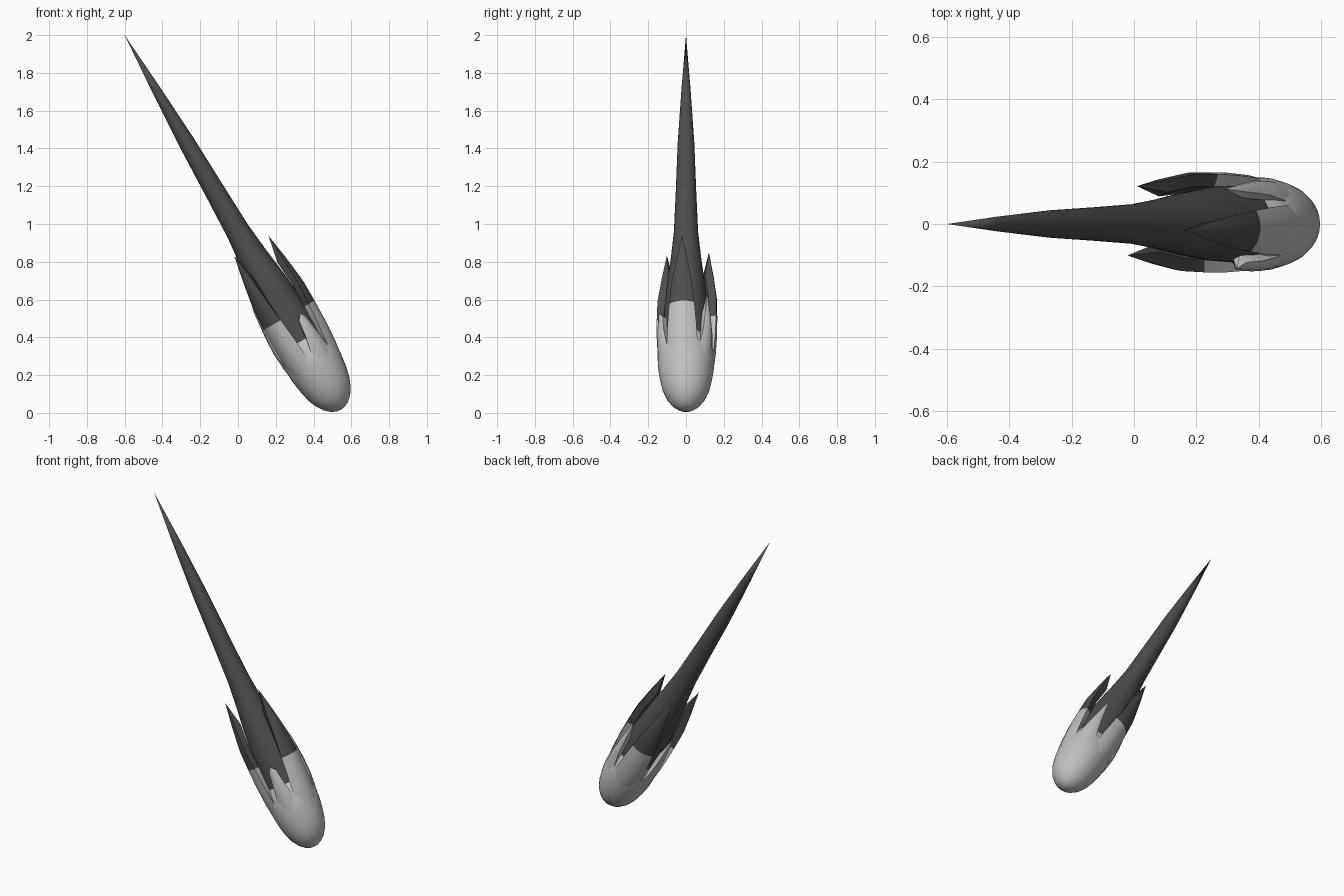
import bpy, bmesh, math
from mathutils import Vector

if "Cube" in bpy.data.objects:
    bpy.data.objects.remove(bpy.data.objects["Cube"])

# Slanted axis: s runs from the tail tip down to the nose, a is the angle around it
TIP = Vector((-0.6, 0, 2.0))
AXIS = Vector((0.5, 0, -math.cos(math.radians(30))))
UP = Vector((math.cos(math.radians(30)), 0, 0.5))
SIDE = Vector((0, 1, 0))


def place(s, r, a):
    return TIP + AXIS * s + UP * (r * math.cos(a)) + SIDE * (r * math.sin(a))


def lerp(table, s):
    for (s0, r0), (s1, r1) in zip(table, table[1:]):
        if s <= s1:
            return r0 + (r1 - r0) * max(0, s - s0) / (s1 - s0)
    return table[-1][1]


def material(name, v):
    m = bpy.data.materials.new(name)
    m.diffuse_color = (v, v, v, 1)
    m.use_nodes = True
    m.node_tree.nodes["Principled BSDF"].inputs["Base Color"].default_value = m.diffuse_color
    return m


DARK = material("dark_grey", 0.075)
LIGHT = material("light_grey", 0.53)


def finish(bm, name, mats, angle):
    bmesh.ops.remove_doubles(bm, verts=bm.verts, dist=1e-5)
    bmesh.ops.recalc_face_normals(bm, faces=bm.faces)
    me = bpy.data.meshes.new(name)
    bm.to_mesh(me)
    bm.free()
    for m in mats:
        me.materials.append(m)
    ob = bpy.data.objects.new(name, me)
    bpy.context.collection.objects.link(ob)
    bpy.ops.object.select_all(action='DESELECT')
    ob.select_set(True)
    bpy.context.view_layer.objects.active = ob
    bpy.ops.object.shade_smooth_by_angle(angle=math.radians(angle))
    return ob


def revolve(name, profile, mat, n=32):
    bm = bmesh.new()
    rings = []
    for s, r in profile:
        if r == 0:
            rings.append([bm.verts.new(place(s, 0, 0))] * n)
        else:
            rings.append([bm.verts.new(place(s, r, math.tau * i / n)) for i in range(n)])
    for A, B in zip(rings, rings[1:]):
        for i in range(n):
            j = (i + 1) % n
            bm.faces.new(list(dict.fromkeys((A[i], A[j], B[j], B[i]))))
    return finish(bm, name, [mat], 40)


# Long tapering tail that continues inside the petals
BODY = [(0, 0), (0.33, 0.024), (0.66, 0.044), (0.95, 0.054), (1.2, 0.064),
        (1.36, 0.08), (1.5, 0.098), (1.7, 0.118), (1.85, 0.124), (2.0, 0.12), (2.05, 0)]
revolve("tail", BODY, DARK)

# Rounded nose
HEAD = [(1.84, 0), (1.85, 0.115), (1.9, 0.136), (1.96, 0.15), (2.03, 0.149), (2.1, 0.139),
        (2.16, 0.126), (2.21, 0.106), (2.25, 0.079), (2.275, 0.05), (2.287, 0.024), (2.29, 0)]
revolve("nose", HEAD, LIGHT)

# Pointed petals wrapped round the body
OUTER = [(1.3, 0.13), (1.45, 0.153), (1.6, 0.17), (1.72, 0.17), (1.83, 0.168),
         (1.95, 0.16), (2.05, 0.147), (2.12, 0.13)]
COLS = [-1, -0.5, 0, 0.5, 1]


def petal(name, centre, rows, widths, radius, split):
    """Closed wedge: curved outside, inside sunk into the body."""
    bm = bmesh.new()
    c = math.radians(centre)
    tip = bm.verts.new(place(rows[0], lerp(radius, rows[0]), c))
    last = None
    for s, w in zip(rows[1:], widths):
        R = lerp(radius, s)
        r_in = max(lerp(BODY, min(s, 1.95)) - 0.006, R - 0.05)
        ring = [bm.verts.new(place(s, R * (1 - 0.06 * abs(k) ** 2), c + math.radians(w * k)))
                for k in COLS]
        ring += [bm.verts.new(place(s, min(r_in, R * 0.92), c + math.radians(w * k * 0.8)))
                 for k in (1, 0, -1)]
        n = len(ring)
        for i in range(n):
            j = (i + 1) % n
            f = bm.faces.new((last[i], last[j], ring[j], ring[i]) if last
                             else (tip, ring[j], ring[i]))
            f.material_index = 1 if s > split + 0.001 else 0
        last = ring
    bm.faces.new(last).material_index = 1
    return finish(bm, name, [DARK, LIGHT], 35)


# Three long petals, dark towards the tip
for i, a in enumerate((-9, 111, 231)):
    petal(f"long_petal_{i + 1}", a, [1.3, 1.45, 1.6, 1.72, 1.83, 1.95, 2.05, 2.1],
          [12, 20, 25, 29, 33, 34, 30], OUTER, 1.72)

# Three short light petals between them
SHORT = [(1.58, 0.14), (1.72, 0.158), (1.85, 0.164), (1.95, 0.158), (2.05, 0.145), (2.12, 0.128)]
for i, (a, start) in enumerate(((51, 1.62), (171, 1.59), (296, 1.74))):
    petal(f"short_petal_{i + 1}", a, [start, 1.77, 1.86, 1.95, 2.05, 2.1],
          [9, 14, 21, 28, 26], SHORT, 0)
